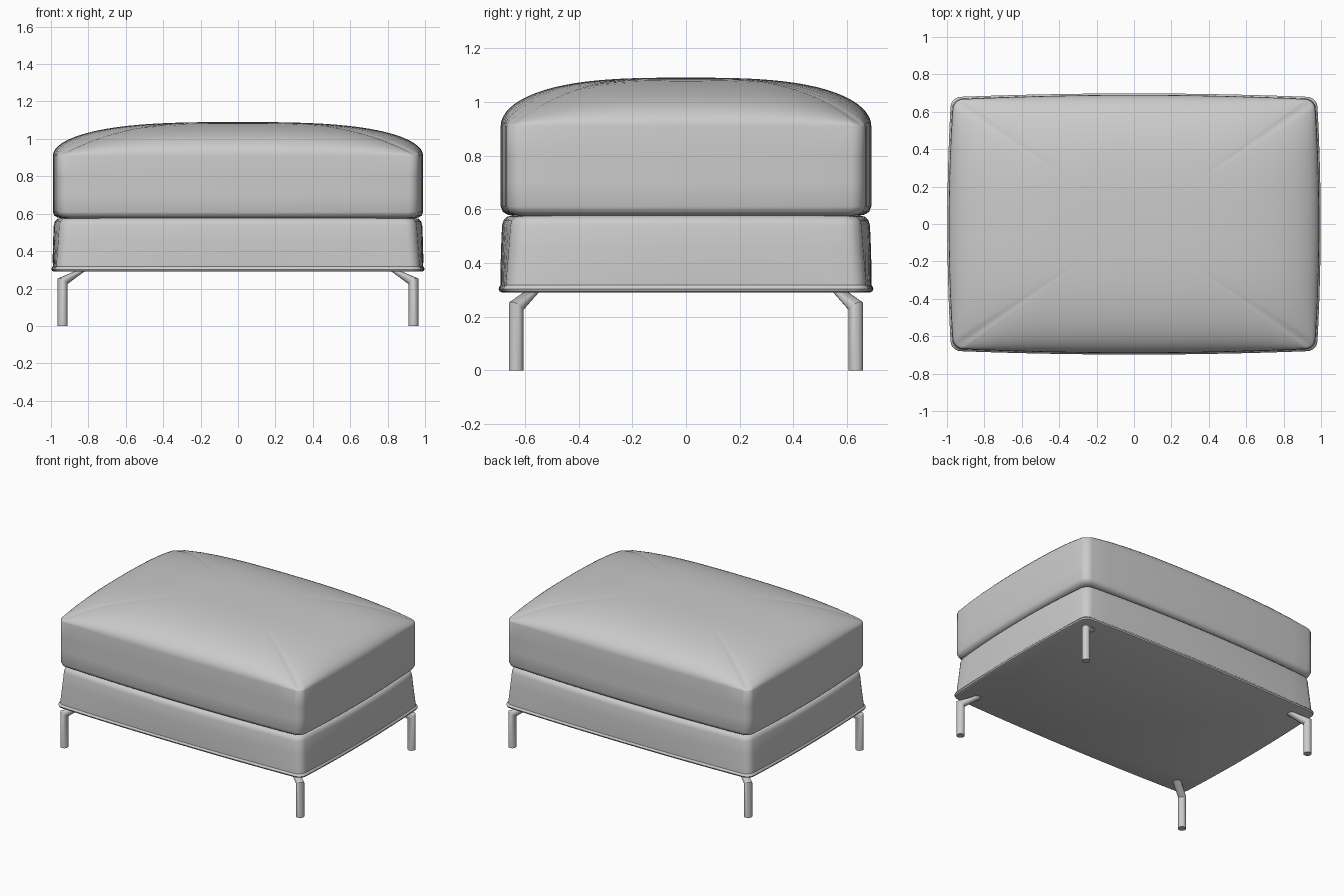
import bpy, bmesh, math
from mathutils import Vector

cube = bpy.data.objects.get("Cube")
if cube:
    bpy.data.objects.remove(cube)

# Single upholstery grey
grey = bpy.data.materials.new("warm_grey")
grey.use_nodes = True
colour = (0.6, 0.6, 0.6, 1)
grey.diffuse_color = colour
grey.node_tree.nodes["Principled BSDF"].inputs["Base Color"].default_value = colour


def outline(hx, hy, z, bow, r=0.05, side=14, arc=5):
    """Rounded rectangle whose sides bulge outwards by bow."""
    pts = []
    for k in range(4):
        a = k * math.pi / 2
        sx = 1 if k in (0, 3) else -1
        sy = 1 if k < 2 else -1
        c = Vector((sx * (hx - r), sy * (hy - r)))
        corner = [c + r * Vector((math.cos(a + t), math.sin(a + t)))
                  for t in (i * math.pi / 2 / arc for i in range(arc + 1))]
        if pts:
            pts += [pts[-1].lerp(corner[0], i / side) for i in range(1, side)]
        pts += corner
    last = pts[-1]
    pts += [last.lerp(pts[0], i / side) for i in range(1, side)]
    ring = []
    for p in pts:
        u, v = p.x / hx, p.y / hy
        ring.append(Vector((p.x + bow * u * (1 - v * v), p.y + bow * v * (1 - u * u), z)))
    return ring


def loft(name, rings, angle=40):
    """Skin a stack of matching rings and cap both ends."""
    bm = bmesh.new()
    loops = [[bm.verts.new(p) for p in ring] for ring in rings]
    n = len(loops[0])
    for low, high in zip(loops, loops[1:]):
        for i in range(n):
            j = (i + 1) % n
            bm.faces.new((low[i], low[j], high[j], high[i]))
    bm.faces.new(loops[0][::-1])
    bm.faces.new(loops[-1])
    bmesh.ops.recalc_face_normals(bm, faces=bm.faces)
    mesh = bpy.data.meshes.new(name)
    bm.to_mesh(mesh)
    bm.free()
    mesh.materials.append(grey)
    obj = bpy.data.objects.new(name, mesh)
    bpy.context.collection.objects.link(obj)
    bpy.ops.object.select_all(action='DESELECT')
    obj.select_set(True)
    bpy.context.view_layer.objects.active = obj
    bpy.ops.object.shade_smooth_by_angle(angle=math.radians(angle))
    return obj


# Upholstered base: slightly flared, rounded top, piped lower hem
base_profile = [(0.29, 0.965, 0.02), (0.294, 0.974, 0.02), (0.303, 0.978, 0.02),
                (0.312, 0.975, 0.02), (0.317, 0.968, 0.022), (0.36, 0.965, 0.026),
                (0.45, 0.957, 0.032), (0.54, 0.95, 0.035), (0.56, 0.944, 0.035),
                (0.573, 0.93, 0.035), (0.578, 0.905, 0.03)]
loft("base", [outline(w, w - 0.3, z, b) for z, w, b in base_profile])

# Cushion: straight walls with rounded bottom edge, then a domed crown
CX, CY, EDGE, RISE = 0.965, 0.665, 0.91, 0.18
wall = [(0.575, 0.05), (0.58, 0.025), (0.59, 0.008), (0.61, 0), (0.7, 0), (0.8, 0), (EDGE, 0)]
rings = [outline(CX - d, CY - d, z, 0.025) for z, d in wall]
rim = rings[-1]
STEPS = 20
for k in range(1, STEPS):
    s = math.cos(k / STEPS * math.pi / 2)
    ring = []
    for p in rim:
        m = max(abs(p.x) / CX, abs(p.y) / CY)
        u, v = abs(p.x) / CX / m * s, abs(p.y) / CY / m * s
        dome = math.sqrt((1 - u ** 3) * (1 - v ** 3))
        ring.append(Vector((p.x * s, p.y * s, EDGE + RISE * dome)))
    rings.append(ring)
loft("cushion", rings)


# Bent legs: upright post, mitred elbow, arm running inwards under the base
def leg_ring(x, y, z, r, tilt, sx, sy):
    ring = []
    for i in range(16):
        a = i * math.pi / 8
        dx, dy = r * math.cos(a), r * math.sin(a)
        ring.append(Vector((sx * (x + dx), sy * (y + dy), z + tilt * (dx + dy))))
    return ring


leg_path = [(0.938, 0.633, 0, 0.027, 0), (0.938, 0.633, 0.238, 0.027, 0.45),
            (0.84, 0.57, 0.296, 0.027, 0)]
for sy, depth in ((-1, "front"), (1, "back")):
    for sx, hand in ((1, "left"), (-1, "right")):
        loft(f"{depth}_{hand}_leg", [leg_ring(*p, sx, sy) for p in leg_path], 35)
